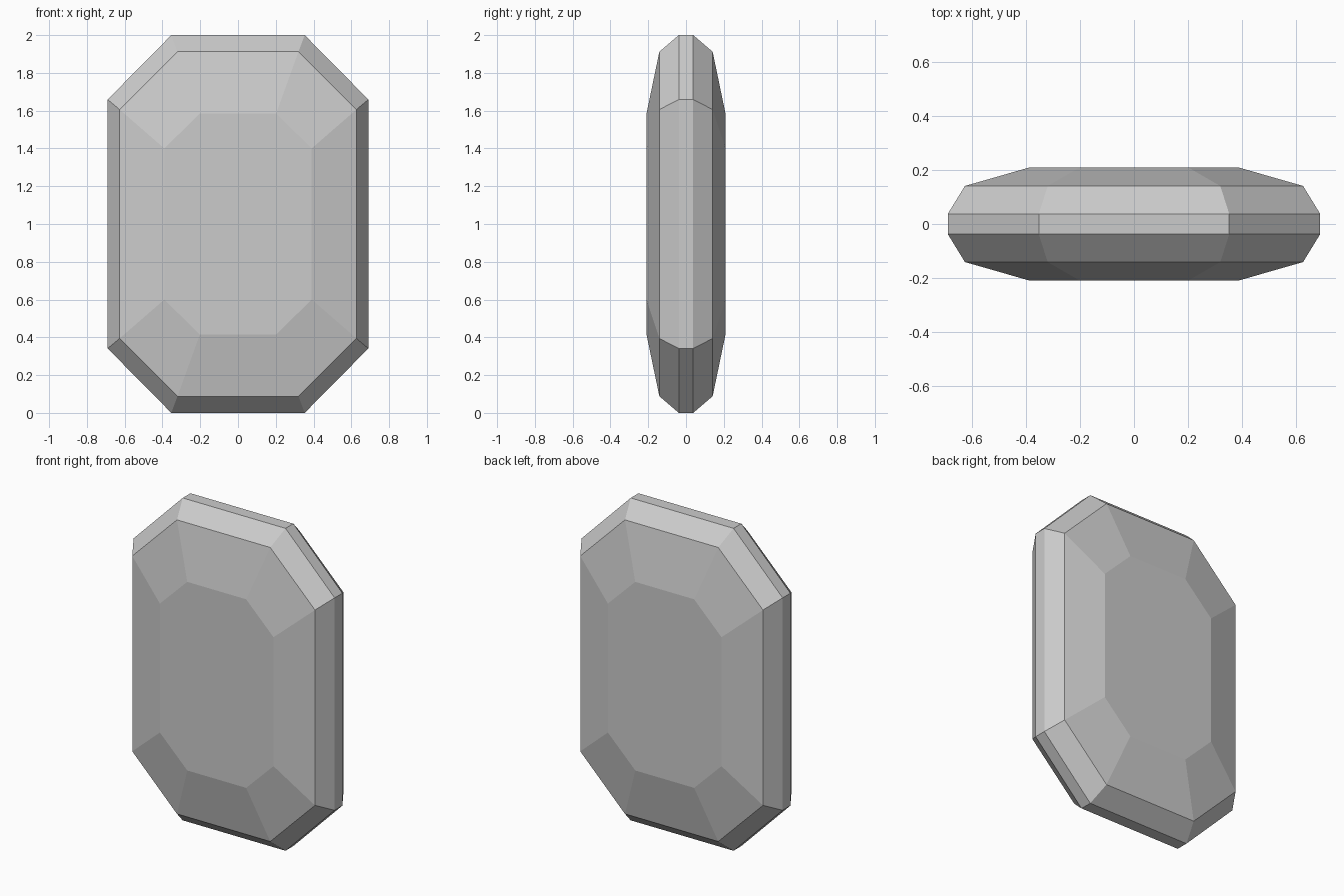
import bpy, bmesh

if "Cube" in bpy.data.objects:
    bpy.data.objects.remove(bpy.data.objects["Cube"])

# Octagonal rings: y, half width, half height, corner x, corner z (about z = 1)
half = [(0.038, 0.69, 1.0, 0.353, 0.659),
        (0.141, 0.627, 0.912, 0.32, 0.606),
        (0.209, 0.39, 0.585, 0.202, 0.40)]
rings = [(-r[0],) + r[1:] for r in reversed(half)] + half


def add_ring(bm, y, w, h, cx, cz):
    pts = [(w, -cz), (w, cz), (cx, h), (-cx, h),
           (-w, cz), (-w, -cz), (-cx, -h), (cx, -h)]
    return [bm.verts.new((x, y, z + 1)) for x, z in pts]


# Faceted gem: rings bridged front to back, with flat end faces
bm = bmesh.new()
loops = [add_ring(bm, *r) for r in rings]
for a, b in zip(loops, loops[1:]):
    for i in range(8):
        j = (i + 1) % 8
        bm.faces.new((a[i], a[j], b[j], b[i]))
bm.faces.new(loops[0])
bm.faces.new(loops[-1])
bmesh.ops.recalc_face_normals(bm, faces=bm.faces)

mesh = bpy.data.meshes.new("faceted_gem")
bm.to_mesh(mesh)
bm.free()
gem = bpy.data.objects.new("faceted_gem", mesh)
bpy.context.collection.objects.link(gem)
